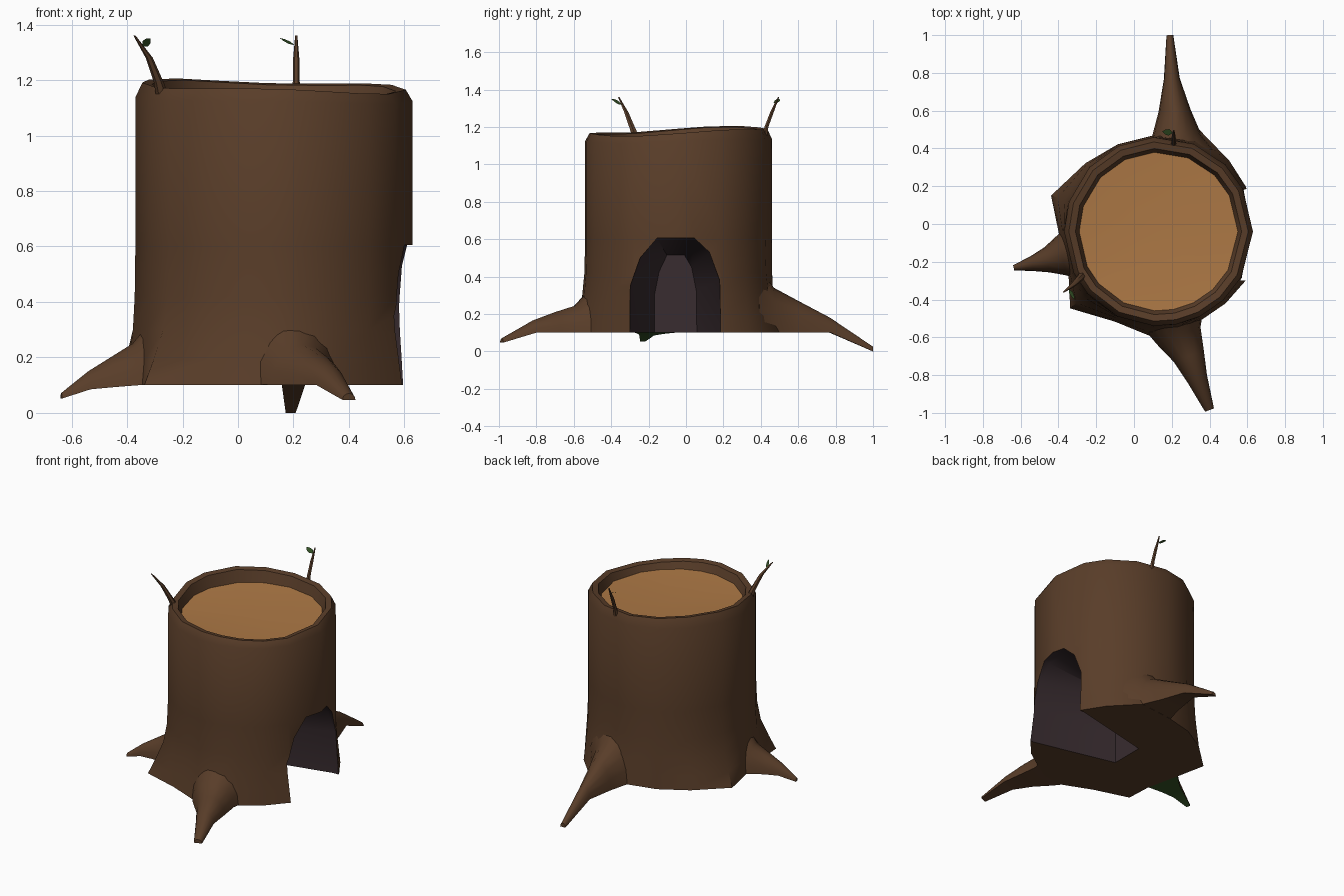
import bpy, math
from mathutils import Vector

if "Cube" in bpy.data.objects:
    bpy.data.objects.remove(bpy.data.objects["Cube"])


def material(name, rgb):
    m = bpy.data.materials.new(name)
    m.diffuse_color = (*rgb, 1)
    m.use_nodes = True
    m.node_tree.nodes["Principled BSDF"].inputs["Base Color"].default_value = m.diffuse_color
    return m


BARK = material("bark_brown", (0.10, 0.047, 0.022))
WOOD = material("cut_wood_tan", (0.42, 0.19, 0.06))
HOLLOW = material("hollow_dark", (0.040, 0.025, 0.029))
GREEN = material("leaf_green", (0.035, 0.085, 0.02))


def make(name, verts, faces, mats, indices=None, smooth=50):
    me = bpy.data.meshes.new(name)
    me.from_pydata([tuple(v) for v in verts], [], faces)
    for m in mats:
        me.materials.append(m)
    if indices:
        for p, i in zip(me.polygons, indices):
            p.material_index = i
    ob = bpy.data.objects.new(name, me)
    bpy.context.collection.objects.link(ob)
    activate(ob)
    bpy.ops.object.mode_set(mode='EDIT')
    bpy.ops.mesh.select_all(action='SELECT')
    bpy.ops.mesh.normals_make_consistent(inside=False)
    bpy.ops.object.mode_set(mode='OBJECT')
    if smooth:
        bpy.ops.object.shade_smooth_by_angle(angle=math.radians(smooth))
    return ob


def activate(ob):
    bpy.ops.object.select_all(action='DESELECT')
    ob.select_set(True)
    bpy.context.view_layer.objects.active = ob


def loft_faces(rings, n):
    """Quads between rings of n points, plus both end caps."""
    faces = [(r * n + i, r * n + (i + 1) % n, (r + 1) * n + (i + 1) % n, (r + 1) * n + i)
             for r in range(rings - 1) for i in range(n)]
    return faces + [tuple(range(n))[::-1], tuple(range((rings - 1) * n, rings * n))]


# Trunk: rings around an off-centre axis, flaring unevenly at the foot
CX, CY = 0.13, -0.04
foot = [(0, .51), (27, .52), (45, .53), (68, .58), (93, .51), (115, .51), (137, .53),
        (161.5, .60), (180, .53), (206, .53), (221, .62), (244, .53), (267, .56),
        (281, .55), (296, .52), (313, .52), (331, .53)]
# (radius, height, flare amount, rim wave amount)
rings = [(.505, .10, 1, 0), (.505, .19, .62, 0), (.503, .30, .22, 0), (.501, .42, .05, 0),
         (.5, .60, 0, 0), (.5, 1.13, 0, .6), (.475, 1.178, 0, 1), (.44, 1.172, 0, 1),
         (.42, 1.115, 0, .3)]
n = len(foot)
verts = []
for r, z, flare, wave in rings:
    for a, base in foot:
        t = math.radians(a)
        rad = r + flare * (base - r)
        dz = wave * (.022 * math.cos(t - math.radians(125)) + .008 * math.sin(3 * t))
        verts.append((CX + rad * math.cos(t), CY + rad * math.sin(t), z + dz))
faces = loft_faces(len(rings), n)[:-1]
indices = [0] * len(faces)
# Cut wood top, slightly dished
centre = len(verts)
verts.append((CX, CY, 1.09))
last = (len(rings) - 1) * n
for i in range(n):
    faces.append((last + i, last + (i + 1) % n, centre))
    indices.append(2)
trunk = make("trunk", verts, faces, [BARK, HOLLOW, WOOD], indices, smooth=0)

# Arched hollow on the right side, narrowing inward and open underneath
arch = [(-.245, -.1), (-.243, .35), (-.19, .50), (-.10, .605), (.10, .605),
        (.18, .53), (.235, .38), (.245, -.1)]
verts = [(x, -.055 + y * s, z * h if z > 0 else z)
         for x, s, h in [(.8, 1, 1), (.56, 1, 1), (.01, .47, .85)] for y, z in arch]
faces = loft_faces(3, len(arch))
cutter = make("hollow_cutter", verts, faces, [BARK, HOLLOW, WOOD], [1] * len(faces), smooth=0)
cutter.hide_render = True
mod = trunk.modifiers.new("hollow", 'BOOLEAN')
mod.operation = 'DIFFERENCE'
mod.solver = 'EXACT'
mod.object = cutter
activate(trunk)
bpy.ops.object.modifier_apply(modifier=mod.name)
bpy.data.objects.remove(cutter, do_unlink=True)
bpy.ops.object.shade_smooth_by_angle(angle=math.radians(50))


# Roots: domed sections with a flat underside
def root(name, sections, underside=BARK):
    steps = 8
    first, end = Vector(sections[0][:2]), Vector(sections[-1][:2])
    d = (end - first).normalized()
    side = Vector((-d.y, d.x))
    verts = []
    for x, y, hw, lo, hi in sections:
        for k in range(steps + 1):
            t = math.pi * k / steps
            p = Vector((x, y)) + side * hw * math.cos(t)
            verts.append((p.x, p.y, lo + (hi - lo) * math.sin(t)))
    m = steps + 1
    faces = loft_faces(len(sections), m)
    indices = [1 if i % m == m - 1 and i < (len(sections) - 1) * m else 0
               for i in range(len(faces))]
    make(name, verts, faces, [BARK, underside], indices)


# (x, y, half width, bottom, top)
root("back_root", [(.23, .38, .20, .105, .46), (.225, .47, .13, .101, .34),
                   (.215, .60, .085, .10, .27), (.20, .77, .042, .10, .18),
                   (.19, 1.0, .018, .0, .025)])
root("left_root", [(-.29, -.155, .16, .105, .36), (-.38, -.165, .11, .10, .25),
                   (-.46, -.19, .068, .093, .20), (-.54, -.21, .04, .085, .15),
                   (-.637, -.232, .014, .052, .072)], GREEN)
root("front_root", [(.20, -.45, .19, .105, .40), (.235, -.59, .125, .101, .245),
                    (.29, -.70, .085, .10, .21), (.335, -.82, .055, .10, .165),
                    (.40, -.985, .025, .047, .07)])


# Twigs on the rim
def twig(name, path):
    sides = 6
    verts = [(x + r * math.cos(math.tau * k / sides), y + r * math.sin(math.tau * k / sides), z)
             for x, y, z, r in path for k in range(sides)]
    make(name, verts, loft_faces(len(path), sides), [BARK])


twig("left_twig", [(-.275, -.27, 1.15, .022), (-.285, -.285, 1.19, .018),
                   (-.32, -.32, 1.28, .013), (-.373, -.36, 1.36, .004)])
twig("back_twig", [(.21, .42, 1.15, .016), (.21, .43, 1.20, .012),
                   (.21, .46, 1.28, .011), (.21, .495, 1.36, .004)])


# Leaves: single pointed flat blades
def leaf(name, stem, tip, across):
    a, b, w = Vector(stem), Vector(tip), Vector(across)
    p, q = a.lerp(b, .35), a.lerp(b, .7)
    make(name, [a, p + w, q + w * .8, b, q - w * .8, p - w], [(0, 1, 2, 3, 4, 5)], [GREEN], smooth=0)


leaf("left_leaf", (-.345, -.342, 1.32), (-.315, -.40, 1.35), (.010, .002, -.010))
leaf("back_leaf", (.205, .482, 1.325), (.15, .49, 1.352), (.003, .017, .004))
